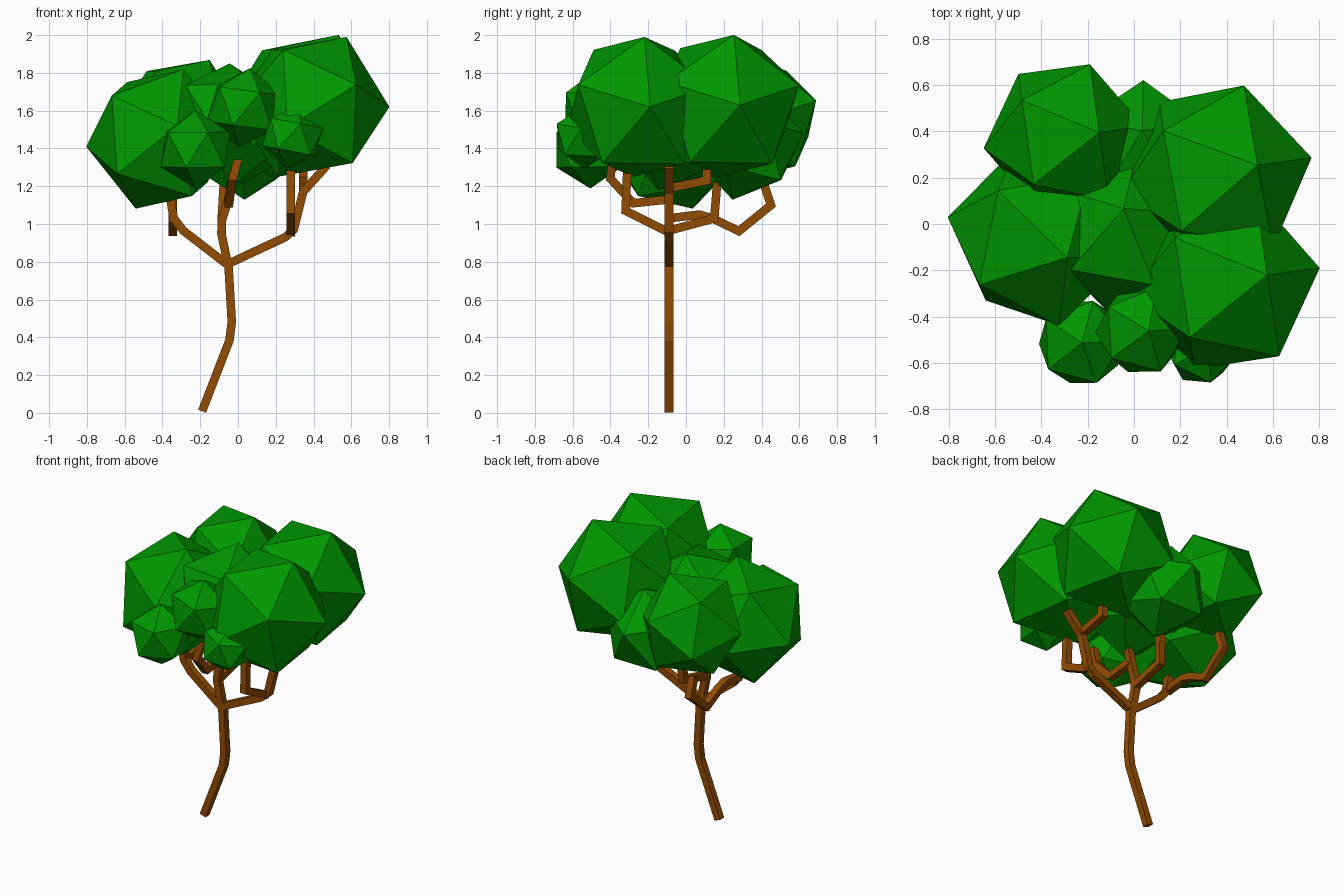
import bpy, bmesh
from mathutils import Vector, Matrix

if "Cube" in bpy.data.objects:
    bpy.data.objects.remove(bpy.data.objects["Cube"])


def material(name, rgb):
    m = bpy.data.materials.new(name)
    m.diffuse_color = (*rgb, 1.0)
    m.use_nodes = True
    m.node_tree.nodes["Principled BSDF"].inputs["Base Color"].default_value = m.diffuse_color
    return m


leaf = material("leaf green", (0.0, 0.31, 0.0))
bark = material("bark brown", (0.29, 0.072, 0.001))


def add_object(name, bm, mat):
    bmesh.ops.recalc_face_normals(bm, faces=bm.faces)
    me = bpy.data.meshes.new(name)
    bm.to_mesh(me)
    bm.free()
    me.materials.append(mat)
    bpy.context.collection.objects.link(bpy.data.objects.new(name, me))


def frame(a, b):
    """Orthonormal axes with a first and b fixing the turn around it."""
    x = a.normalized()
    y = (b - x * b.dot(x)).normalized()
    return Matrix((x, y, x.cross(y))).transposed()


def clump(name, centre, radius, vertex, neighbour):
    """Icosahedron turned so that two adjacent corners face the given points."""
    bm = bmesh.new()
    bmesh.ops.create_icosphere(bm, subdivisions=1, radius=radius)
    bm.verts.ensure_lookup_table()
    v0 = bm.verts[0]
    v1 = v0.link_edges[0].other_vert(v0)
    c = Vector(centre)
    rot = frame(Vector(vertex) - c, Vector(neighbour) - c) @ frame(v0.co.copy(), v1.co.copy()).transposed()
    bmesh.ops.transform(bm, matrix=Matrix.Translation(c) @ rot.to_4x4(), verts=bm.verts)
    add_object(name, bm, leaf)


def branch(name, points, side, half=0.0225):
    """Square bar with mitred bends; side is the axis across the bend plane."""
    pts = [Vector(p) for p in points]
    s = Vector(side)
    bm = bmesh.new()
    rings = []
    for i, p in enumerate(pts):
        d_in = (p - pts[i - 1]).normalized() if i else (pts[1] - p).normalized()
        d_out = (pts[i + 1] - p).normalized() if i < len(pts) - 1 else d_in
        t = (d_in + d_out).normalized()
        up = s.cross(t).normalized() * half / max(t.dot(d_in), 0.6)
        across = s * half
        rings.append([bm.verts.new(p + across * a + up * b)
                      for a, b in ((-1, -1), (1, -1), (1, 1), (-1, 1))])
    for r0, r1 in zip(rings, rings[1:]):
        for k in range(4):
            bm.faces.new((r0[k], r0[(k + 1) % 4], r1[(k + 1) % 4], r1[k]))
    bm.faces.new(rings[0])
    bm.faces.new(rings[-1])
    add_object(name, bm, bark)


Y = -0.09  # plane of the trunk and main limbs
AX, AY = (1, 0, 0), (0, 1, 0)

# Trunk and main limbs
branch("trunk", [(-0.19, Y, 0.009), (-0.045, Y, 0.385), (-0.033, Y, 0.48), (-0.052, Y, 0.81)], AY)
branch("left_limb", [(-0.05, Y, 0.78), (-0.29, Y, 0.965), (-0.34, Y, 1.03), (-0.365, Y, 1.17)], AY)
branch("centre_limb", [(-0.052, Y, 0.78), (-0.088, Y, 0.95), (-0.085, Y, 1.02),
                       (-0.05, Y, 1.13), (0.0, Y, 1.36)], AY)
branch("right_limb", [(-0.05, Y, 0.79), (0.25, Y, 0.93), (0.295, Y, 0.97),
                      (0.345, Y, 1.17), (0.47, Y, 1.31)], AY)

# Side shoots
branch("left_back_shoot", [(-0.345, Y, 1.03), (-0.345, 0.07, 1.05), (-0.345, 0.14, 1.03),
                           (-0.345, 0.28, 0.962), (-0.345, 0.45, 1.1), (-0.345, 0.41, 1.22)], AX)
branch("centre_back_shoot", [(-0.085, Y, 0.965), (-0.085, 0.15, 1.03), (-0.075, 0.165, 1.22)], AX)
branch("centre_front_shoot", [(-0.05, Y, 1.13), (-0.05, -0.28, 1.11), (-0.03, -0.4, 1.24),
                              (0.0, -0.39, 1.34)], AX)
branch("right_front_shoot", [(0.278, Y, 0.955), (0.278, -0.32, 1.07), (0.278, -0.31, 1.31)], AX)
branch("right_back_shoot", [(0.345, Y, 1.19), (0.345, 0.11, 1.23), (0.345, 0.11, 1.33)], AX)

# Large foliage: name, centre, radius, corner, adjacent corner
clump("right_front_leaves", (0.392, -0.25, 1.62), 0.414, (0.80, -0.19, 1.62), (0.57, -0.22, 1.99))
clump("right_back_leaves", (0.355, 0.212, 1.625), 0.418, (0.76, 0.285, 1.63), (0.54, 0.255, 2.0))
clump("left_leaves", (-0.415, -0.055, 1.45), 0.4, (-0.805, 0.03, 1.41), (-0.55, 0.035, 1.09))
clump("left_back_leaves", (-0.304, 0.375, 1.557), 0.348, (-0.19, 0.69, 1.655), (-0.15, 0.39, 1.87))
clump("back_leaves", (0.035, 0.325, 1.42), 0.302, (0.04, 0.62, 1.48), (0.035, 0.325, 2.0))
clump("centre_leaves", (-0.05, -0.04, 1.515), 0.352, (-0.045, 0.065, 1.845), (-0.28, -0.2, 1.74))

# Small foliage at the front, each with a slanted edge facing forward
clump("small_left_leaves", (-0.225, -0.51, 1.395), 0.207, (-0.16, -0.685, 1.485), (-0.28, -0.685, 1.29))
clump("small_centre_leaves", (0.035, -0.457, 1.615), 0.212, (0.12, -0.645, 1.7), (-0.02, -0.645, 1.53))
clump("small_right_leaves", (0.29, -0.535, 1.46), 0.17, (0.33, -0.68, 1.53), (0.21, -0.68, 1.4))
